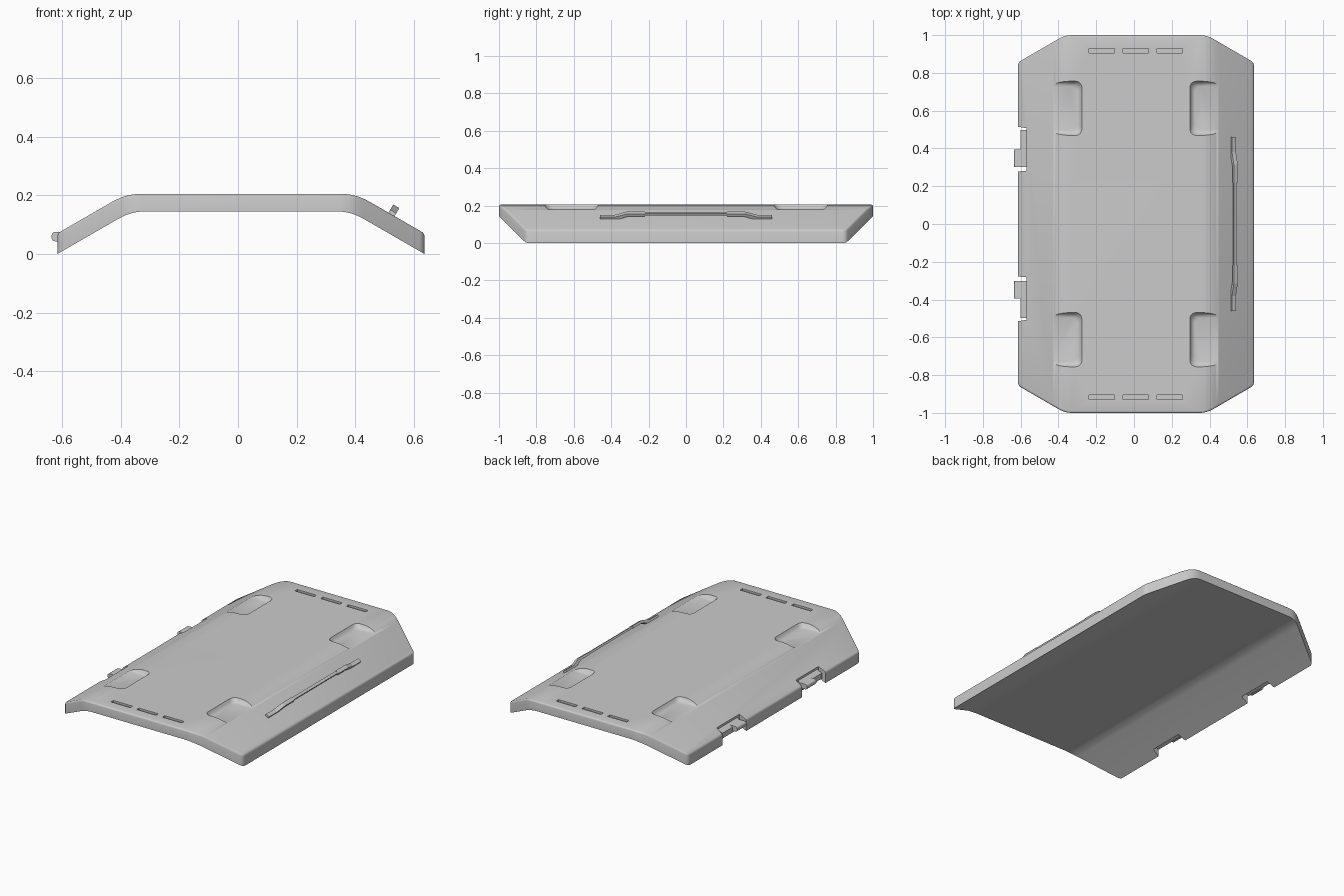
import bpy, bmesh, math
from mathutils import Vector

cube = bpy.data.objects.get("Cube")
if cube:
    bpy.data.objects.remove(cube)

grey = bpy.data.materials.new("light grey")
grey.use_nodes = True
COLOUR = (0.6, 0.6, 0.6, 1)
grey.diffuse_color = COLOUR
grey.node_tree.nodes["Principled BSDF"].inputs["Base Color"].default_value = COLOUR

CX = 0.01                 # centre line of the panel
HALF = 0.625              # half width of the panel
SLOPE = math.tan(math.radians(30))


def rounded(corners, steps=6):
    """Closed 2D outline from (x, y, tangent length) corners."""
    out = []
    for i, (x, y, t) in enumerate(corners):
        p = Vector((x, y))
        if t == 0:
            out.append(p)
            continue
        a = p + (Vector(corners[i - 1][:2]) - p).normalized() * t
        b = p + (Vector(corners[(i + 1) % len(corners)][:2]) - p).normalized() * t
        for k in range(steps + 1):
            u = k / steps
            out.append(a * (1 - u) ** 2 + p * 2 * u * (1 - u) + b * u * u)
    return out


def loft(name, rings):
    """Capped solid through matching rings of 3D points."""
    bm = bmesh.new()
    loops = [[bm.verts.new(p) for p in ring] for ring in rings]
    n = len(loops[0])
    for lo, hi in zip(loops, loops[1:]):
        for i in range(n):
            j = (i + 1) % n
            bm.faces.new((lo[i], lo[j], hi[j], hi[i]))
    bm.faces.new(loops[0])
    bm.faces.new(loops[-1])
    bmesh.ops.recalc_face_normals(bm, faces=bm.faces[:])
    mesh = bpy.data.meshes.new(name)
    bm.to_mesh(mesh)
    bm.free()
    mesh.materials.append(grey)
    obj = bpy.data.objects.new(name, mesh)
    bpy.context.collection.objects.link(obj)
    return obj


def box(name, x0, x1, y0, y1, z0, z1):
    return loft(name, [[(x0, y0, z), (x1, y0, z), (x1, y1, z), (x0, y1, z)] for z in (z0, z1)])


def cut(target, tool, operation="DIFFERENCE"):
    mod = target.modifiers.new("cut", "BOOLEAN")
    mod.operation, mod.object, mod.solver = operation, tool, "EXACT"
    graph = bpy.context.evaluated_depsgraph_get()
    mesh = bpy.data.meshes.new_from_object(target.evaluated_get(graph))
    target.modifiers.clear()
    target.data = mesh
    bpy.data.objects.remove(tool)


def smooth(obj):
    bpy.ops.object.select_all(action="DESELECT")
    obj.select_set(True)
    bpy.context.view_layer.objects.active = obj
    bpy.ops.object.shade_smooth_by_angle(angle=math.radians(35))


# Bent plate, trimmed to the eight-sided outline
reach = 0.8
def drop(x, z):
    return z - (reach - x) * SLOPE
low, high = -(reach - HALF) * SLOPE, 0.07 - (reach - HALF) * SLOPE
top_x = reach - (0.205 - high) / SLOPE
bot_x = reach - (0.145 - low) / SLOPE
section = rounded([(-reach, low, 0), (-bot_x, 0.145, 0.05), (bot_x, 0.145, 0.05), (reach, low, 0),
                   (reach, high, 0), (top_x, 0.205, 0.055), (-top_x, 0.205, 0.055), (-reach, high, 0)])
panel = loft("panel", [[(p.x + CX, y, p.y) for p in section] for y in (-1.1, 1.1)])
quarter = [(HALF, 0.855, 0.02), (0.375, 1, 0.04)]
outline = quarter + [(-x, y, t) for x, y, t in quarter[::-1]]
outline += [(-x, -y, t) for x, y, t in outline]
ring = rounded(outline)
cut(panel, loft("trim", [[(p.x + CX, p.y, z) for p in ring] for z in (-0.5, 0.5)]), "INTERSECT")

# Softened upper rim
bm = bmesh.new()
bm.from_mesh(panel.data)
rim = []
for e in bm.edges:
    if len(e.link_faces) == 2:
        nz = sorted(f.normal.z for f in e.link_faces)
        if nz[1] > 0.5 and abs(nz[0]) < 0.1:
            rim.append(e)
bmesh.ops.bevel(bm, geom=rim, offset=0.009, segments=3, profile=0.5, affect="EDGES", clamp_overlap=False)
bm.to_mesh(panel.data)
bm.free()

# Four pockets that run out over the bends
for sx in (-1, 1):
    for sy in (-1, 1):
        rings = []
        for z, inset in ((0.179, 0.028), (0.182, 0.018), (0.19, 0.009), (0.206, 0), (0.25, 0)):
            x0, x1, y0, y1 = 0.285 + inset, 0.5 - inset, 0.468 + inset, 0.757 - inset
            shape = rounded([(x0, y0, 0.04), (x1, y0, 0.04), (x1, y1, 0.04), (x0, y1, 0.04)])
            rings.append([(CX + sx * p.x, sy * p.y, z) for p in shape])
        cut(panel, loft("pocket_cutter", rings))

# Three shallow slots near each end, and two hinge notches
for sy in (-1, 1):
    for x in (-0.18, 0, 0.18):
        y = sy * 0.918
        cut(panel, box("slot_cutter", CX + x - 0.067, CX + x + 0.067, y - 0.012, y + 0.012, 0.193, 0.25))
    notch = [(-0.7, 0.27), (-0.57, 0.282), (-0.57, 0.507), (-0.7, 0.53)]
    cut(panel, loft("notch_cutter", [[(x, sy * y, z) for x, y in notch] for z in (-0.1, 0.3)]))
smooth(panel)

# Hinges: a base bar in the notch and a round-nosed tab
for sy, side in ((-1, "front"), (1, "back")):
    base = [(-0.602, 0.032), (-0.56, 0.045), (-0.56, 0.088), (-0.602, 0.066)]
    loft(side + "_hinge_base", [[(x, sy * y, z) for x, z in base] for y in (0.303, 0.497)])
    nose = rounded([(-0.635, 0.043, 0.015), (-0.56, 0.043, 0), (-0.56, 0.075, 0), (-0.635, 0.075, 0.015)])
    tab = loft(side + "_hinge_tab", [[(p.x, sy * p.y, p.z) for p in
               [Vector((q.x, y, q.y)) for q in nose]] for y in (0.303, 0.395)])
    smooth(tab)


# Grab handle standing on the left slope: (along, height) shapes given a width
def on_slope(name, shape, t0, t1):
    x, z = 0.523, 0.07 + (HALF + CX - 0.523) * SLOPE
    return loft(name, [[(x + 0.5 * n + 0.866 * t, y, z + 0.866 * n - 0.5 * t) for y, n in shape]
                       for t in (t0, t1)])


for sy, side in ((-1, "front"), (1, "back")):
    foot = [(0.46, -0.004), (0.46, 0.012), (0.38, 0.012), (0.315, 0.032), (0.22, 0.032),
            (0.22, 0.017), (0.305, 0.017), (0.365, -0.004)]
    on_slope("handle_" + side + "_arm", [(sy * y, n) for y, n in foot], -0.012, 0.012)
on_slope("handle_bar", [(-0.23, 0.019), (0.23, 0.019), (0.23, 0.031), (-0.23, 0.031)], -0.01, 0.007)
